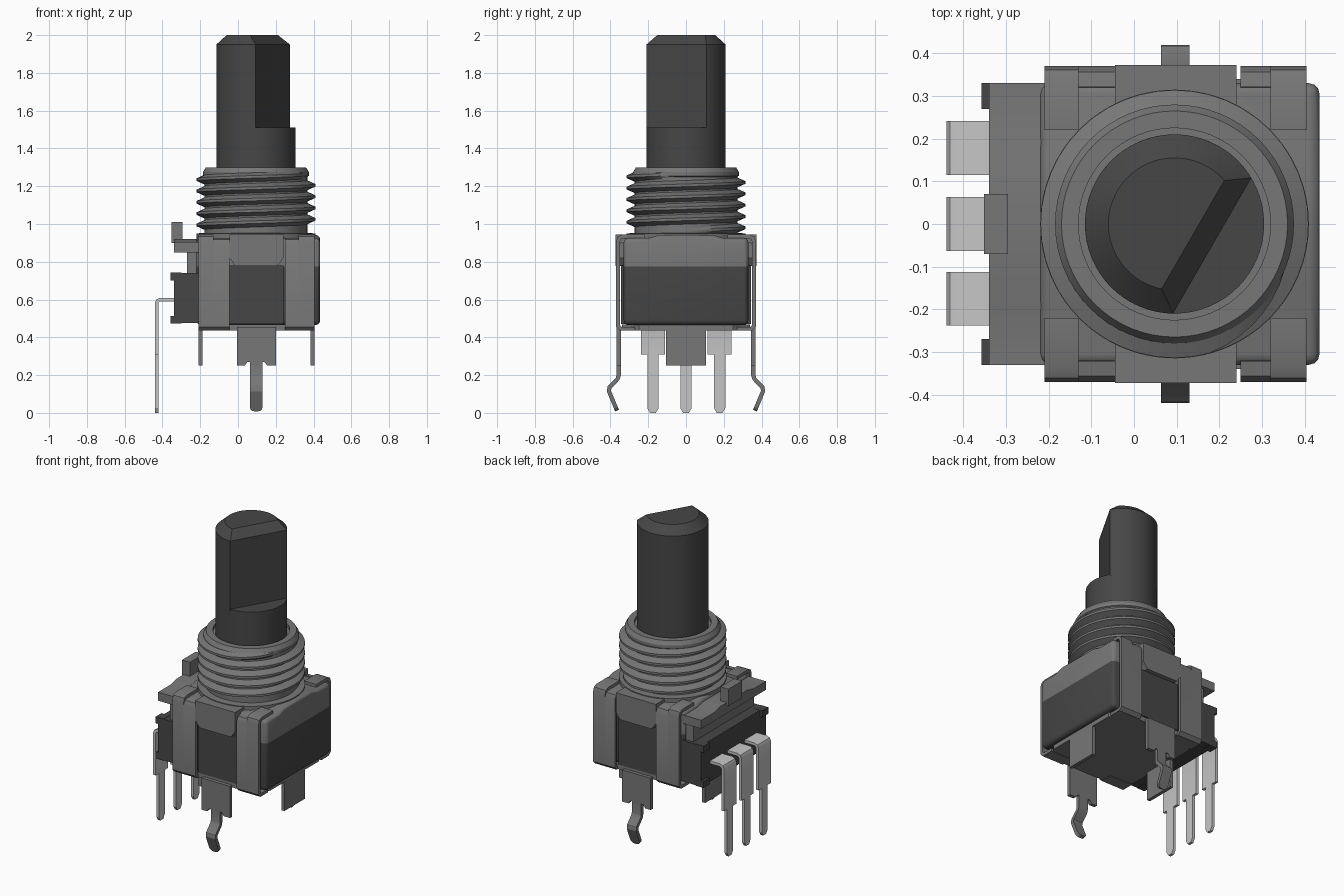
import bpy, bmesh, math
from mathutils import Vector

if "Cube" in bpy.data.objects:
    bpy.data.objects.remove(bpy.data.objects["Cube"], do_unlink=True)


def material(name, v):
    m = bpy.data.materials.new(name)
    m.use_nodes = True
    m.diffuse_color = (v, v, v, 1)
    m.node_tree.nodes["Principled BSDF"].inputs["Base Color"].default_value = (v, v, v, 1)
    return m


DARK = material("dark plastic", 0.062)
METAL = material("grey metal", 0.185)
PIN = material("bright tin", 0.56)
CX = 0.095          # shaft axis
parts = []


def finish(name, bm, *mats):
    bmesh.ops.recalc_face_normals(bm, faces=bm.faces)
    me = bpy.data.meshes.new(name)
    bm.to_mesh(me)
    bm.free()
    for m in mats:
        me.materials.append(m)
    ob = bpy.data.objects.new(name, me)
    bpy.context.collection.objects.link(ob)
    parts.append(ob)
    return ob


def loft(bm, rings, closed=True, caps=True):
    """Bridge rings of equal point count."""
    vs = [[bm.verts.new(p) for p in r] for r in rings]
    n = len(vs[0])
    for a, b in zip(vs, vs[1:]):
        for i in range(n if closed else n - 1):
            j = (i + 1) % n
            bm.faces.new((a[i], a[j], b[j], b[i]))
    if caps:
        bm.faces.new(vs[0])
        bm.faces.new(vs[-1])


def prism_bm(pts, axis, lo, hi):
    """Extrude a 2D outline along an axis; outlines are yz, xz or xy."""
    place = {"x": lambda p, h: (h, p[0], p[1]),
             "y": lambda p, h: (p[0], h, p[1]),
             "z": lambda p, h: (p[0], p[1], h)}[axis]
    bm = bmesh.new()
    loft(bm, [[place(p, h) for p in pts] for h in (lo, hi)])
    return bm


def prism(name, pts, axis, lo, hi, mat):
    return finish(name, prism_bm(pts, axis, lo, hi), mat)


def box(name, x, y, z, mat):
    return prism(name, [(x[0], y[0]), (x[1], y[0]), (x[1], y[1]), (x[0], y[1])], "z", z[0], z[1], mat)


def sheet(path, t):
    """Outline of a bent sheet of thickness t along a path."""
    P = [Vector(p) for p in path]
    a, b = [], []
    for i, p in enumerate(P):
        ds = []
        if i:
            ds.append((p - P[i - 1]).normalized())
        if i < len(P) - 1:
            ds.append((P[i + 1] - p).normalized())
        ns = [Vector((-d.y, d.x)) for d in ds]
        n = sum(ns, Vector((0, 0))).normalized()
        off = n * (t / 2 / n.dot(ns[0]))
        a.append(p + off)
        b.append(p - off)
    return [tuple(p) for p in a + b[::-1]]


def lathe(name, profile, mat, n=64):
    bm = bmesh.new()
    loft(bm, [[(CX + r * math.cos(k * math.tau / n), r * math.sin(k * math.tau / n), z)
               for k in range(n)] for r, z in profile])
    return finish(name, bm, mat)


# Shaft: round base and chamfered D-shaped top
def d_ring(r, d, z, n=56):
    a = math.acos(d / r)
    t0 = math.radians(-30)
    return [(CX + r * math.cos(t0 + a + (math.tau - 2 * a) * k / n),
             r * math.sin(t0 + a + (math.tau - 2 * a) * k / n), z) for k in range(n + 1)]


lathe("shaft_base", [(0.21, 0.9), (0.21, 1.51)], DARK)
bm = bmesh.new()
loft(bm, [d_ring(0.21, 0.102, 1.50), d_ring(0.21, 0.102, 1.95), d_ring(0.155, 0.05, 2.0)])
finish("shaft_flat_top", bm, DARK)

# Bushing with helical thread
lathe("bushing", [(0.315, 0.9), (0.315, 0.95), (0.272, 0.953), (0.272, 1.25),
                  (0.28, 1.255), (0.28, 1.275), (0.265, 1.30), (0.225, 1.30), (0.225, 1.28)], METAL)
bm = bmesh.new()
STEPS, TURNS, PITCH = 48, 5, 0.06
total = STEPS * TURNS
rings = []
for i in range(total + 1):
    ang = math.tau * i / STEPS
    grow = max(0.15, min(1, i / 10, (total - i) / 10))
    z = 0.965 + PITCH * i / STEPS
    rings.append([(CX + r * math.cos(ang), r * math.sin(ang), z + dz) for r, dz in
                  ((0.265, -0.029), (0.265 + 0.049 * grow, -0.007),
                   (0.265 + 0.049 * grow, 0.007), (0.265, 0.029))])
loft(bm, rings)
finish("bushing_thread", bm, METAL)

# Housing: rounded block, metal cover above, plastic below
half = [(0.33, 0.465), (0.33, 0.925), (0.2, 0.925), (0.14, 0.943)]
bm = prism_bm(half + [(-y, z) for y, z in half[::-1]], "x", -0.22, 0.435)
bmesh.ops.recalc_face_normals(bm, faces=bm.faces)
sharp = [e for e in bm.edges if e.calc_face_angle(0) > math.radians(50)]
bmesh.ops.bevel(bm, geom=sharp, offset=0.025, segments=3, profile=0.5, affect="EDGES")
bmesh.ops.bisect_plane(bm, geom=bm.verts[:] + bm.edges[:] + bm.faces[:],
                       plane_co=(0, 0, 0.775), plane_no=(0, 0, 1))
for f in bm.faces:
    f.material_index = 0 if f.calc_center_median().z > 0.775 else 1
finish("housing", bm, METAL, DARK)

# Terminal block and the cover shelf above it
box("terminal_block", (-0.34, -0.2), (-0.33, 0.33), (0.475, 0.74), DARK)
for s in (-1, 1):
    ys = sorted((s * 0.27, s * 0.33))
    for z in (0.472, 0.70):
        box("terminal_block_lug", (-0.357, -0.3), ys, (z, z + 0.042), DARK)
box("cover_neck", (-0.27, -0.2), (-0.31, 0.31), (0.73, 0.86), METAL)
shelf = [(0.33, 0.85), (0.33, 0.905), (0.2, 0.905), (0.14, 0.92)]
prism("cover_shelf", shelf + [(-y, z) for y, z in shelf[::-1]], "x", -0.34, -0.2, METAL)
box("cover_key", (-0.352, -0.295), (-0.07, 0.07), (0.9, 1.01), METAL)

# Bracket: bottom plate with clipped corners and side tabs
prism("bracket_base", [(-0.21, -0.25), (-0.14, -0.34), (0.335, -0.34), (0.405, -0.25),
                       (0.405, 0.25), (0.335, 0.34), (-0.14, 0.34), (-0.21, 0.25)],
      "z", 0.437, 0.468, METAL)
for x in (-0.21, 0.383):
    box("side_tab", (x, x + 0.022), (-0.105, 0.105), (0.25, 0.45), METAL)

for s in (-1, 1):
    def flip(pts):
        return [(s * y, z) for y, z in pts]

    # Straps folded over the cover and under the base
    down = [(0.36, 0.44 + 0.02), (0.345, 0.445), (0.27, 0.445)]
    over = sheet([(0.22, 0.934), (0.335, 0.934), (0.353, 0.926), (0.36, 0.905)] + down, 0.02)
    short = sheet([(0.32, 0.915), (0.35, 0.91), (0.36, 0.89)] + down, 0.02)
    for x0, x1, t0, t1 in ((-0.21, -0.045, -0.21, -0.13), (0.25, 0.405, 0.32, 0.405)):
        prism("bracket_hook", flip(over), "x", t0, t1, METAL)
        rest = (t1, x1) if t0 == x0 else (x0, t0)
        prism("bracket_strap", flip(short), "x", rest[0], rest[1], METAL)

    # Cover flap between the straps
    prism("cover_flap", [(-0.045, 0.945), (0.24, 0.945), (0.24, 0.82), (0.21, 0.778),
                         (-0.015, 0.778), (-0.045, 0.82)], "y", s * 0.32, s * 0.373, METAL)
    box("cover_flap_top", (-0.045, 0.24), sorted((s * 0.2, s * 0.35)), (0.91, 0.945), METAL)
    # Plastic panel behind the flap
    prism("side_panel", [(-0.045, 0.47), (0.24, 0.47), (0.24, 0.78), (-0.045, 0.78)],
          "y", s * 0.32, s * 0.345, DARK)

    # Snap-in mounting leg with kinked, rounded tip
    prism("mount_leg", [(-0.005, 0.455), (0.2, 0.455), (0.2, 0.25), (0.155, 0.25), (0.14, 0.27),
                        (0.05, 0.27), (0.035, 0.25), (-0.005, 0.25)],
          "y", s * 0.345, s * 0.367, METAL)
    bm = prism_bm(flip(sheet([(0.356, 0.28), (0.356, 0.2), (0.362, 0.18), (0.405, 0.135),
                              (0.408, 0.115), (0.365, 0.012)], 0.022)), "x", 0.063, 0.13)
    tip = [e for e in bm.edges if all(v.co.z < 0.03 for v in e.verts)
           and abs(e.verts[0].co.x - e.verts[1].co.x) < 1e-4]
    bmesh.ops.bevel(bm, geom=tip, offset=0.025, segments=3, profile=0.5, affect="EDGES")
    finish("mount_leg_tip", bm, METAL)

# Three bent terminals
for y in (-0.175, 0.0, 0.178):
    prism_pts = sheet([(-0.32, 0.6), (-0.41, 0.6), (-0.425, 0.594), (-0.431, 0.58), (-0.431, 0.31)], 0.018)
    prism("terminal", prism_pts, "y", y - 0.063, y + 0.063, PIN)
    prism("terminal_pin", [(y - 0.03, 0.32), (y + 0.03, 0.32), (y + 0.03, 0.025), (y + 0.015, 0),
                           (y - 0.015, 0), (y - 0.03, 0.025)], "x", -0.44, -0.422, PIN)

# Smooth shading with sharp edges kept
bpy.ops.object.select_all(action="DESELECT")
for ob in parts:
    ob.select_set(True)
bpy.context.view_layer.objects.active = parts[0]
bpy.ops.object.shade_smooth_by_angle(angle=math.radians(30))
